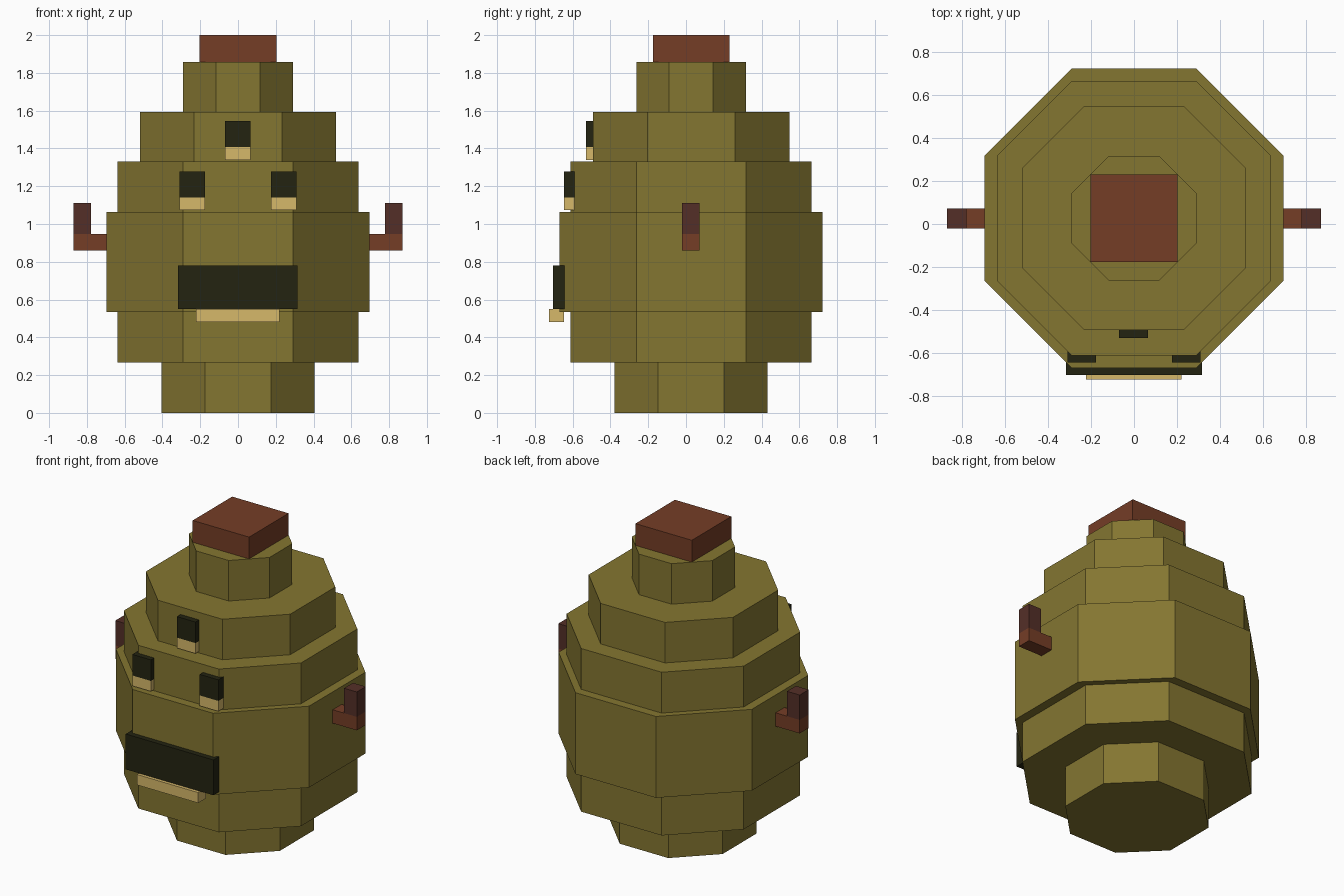
import bpy

if "Cube" in bpy.data.objects:
    bpy.data.objects.remove(bpy.data.objects["Cube"])

CY = 0.027  # body axis sits slightly behind the centre


def material(name, rgb):
    """Flat material from 0-255 sRGB values, stored as linear."""
    m = bpy.data.materials.new(name)
    lin = [((c / 255 + 0.055) / 1.055) ** 2.4 for c in rgb]
    m.diffuse_color = (*lin, 1)
    m.use_nodes = True
    m.node_tree.nodes["Principled BSDF"].inputs["Base Color"].default_value = m.diffuse_color
    return m


OLIVE = material("olive", (132, 118, 49))
BROWN = material("brown", (117, 61, 38))
DARK_BROWN = material("dark brown", (84, 47, 39))
BLACK = material("dark green black", (36, 36, 17))
TAN = material("tan", (214, 184, 106))


def add_mesh(name, verts, faces, mat):
    me = bpy.data.meshes.new(name)
    me.from_pydata(verts, [], faces)
    me.materials.append(mat)
    ob = bpy.data.objects.new(name, me)
    bpy.context.collection.objects.link(ob)
    return ob


def prism(name, outline, z0, z1, mat):
    """Extrude a counter-clockwise outline from z0 to z1."""
    n = len(outline)
    verts = [(x, y, z) for z in (z0, z1) for x, y in outline]
    faces = [(i, (i + 1) % n, (i + 1) % n + n, i + n) for i in range(n)]
    faces += [tuple(reversed(range(n))), tuple(range(n, 2 * n))]
    return add_mesh(name, verts, faces, mat)


def box(name, x, y, z, mat):
    outline = [(x[0], y[0]), (x[1], y[0]), (x[1], y[1]), (x[0], y[1])]
    return prism(name, outline, z[0], z[1], mat)


def octagon(a, h):
    """Octagon with half width a and half flat length h."""
    pts = [(a, -h), (a, h), (h, a), (-h, a), (-a, h), (-a, -h), (-h, -a), (h, -a)]
    return [(x, y + CY) for x, y in pts]


# Stacked octagonal body: name, bottom, top, half width, half flat
TIERS = [
    ("base", 0.0, 0.267, 0.405, 0.175),
    ("lower_body", 0.267, 0.534, 0.638, 0.29),
    ("belly", 0.534, 1.064, 0.696, 0.29),
    ("upper_body", 1.064, 1.33, 0.638, 0.29),
    ("head", 1.33, 1.594, 0.52, 0.232),
    ("neck", 1.594, 1.858, 0.29, 0.117),
]
for name, z0, z1, a, h in TIERS:
    prism(name, octagon(a, h), z0, z1, OLIVE)

# Square lid
box("lid", (-0.203, 0.203), (CY - 0.203, CY + 0.203), (1.858, 2.0), BROWN)

# Bent arms on both sides
for s, side in ((-1, "left"), (1, "right")):
    box(side + "_arm", sorted((s * 0.66, s * 0.87)), (-0.02, 0.072), (0.86, 0.948), BROWN)
    box(side + "_hand", sorted((s * 0.778, s * 0.87)), (-0.02, 0.072), (0.948, 1.11), DARK_BROWN)

# Eyes with a pale lid under each: name, centre x, bottom, front y, back y
EYES = [
    ("left_eye", -0.243, 1.073, -0.645, -0.587),
    ("right_eye", 0.243, 1.073, -0.645, -0.587),
    ("top_eye", -0.002, 1.34, -0.53, -0.47),
]
for name, x, z, y0, y1 in EYES:
    xs = (x - 0.067, x + 0.067)
    box(name + "_lid", xs, (y0, y1), (z, z + 0.068), TAN)
    box(name, xs, (y0, y1), (z + 0.068, z + 0.205), BLACK)

# Wide mouth and lower lip
box("mouth", (-0.317, 0.315), (-0.703, -0.585), (0.55, 0.78), BLACK)
box("lower_lip", (-0.222, 0.22), (-0.724, -0.645), (0.482, 0.55), TAN)
